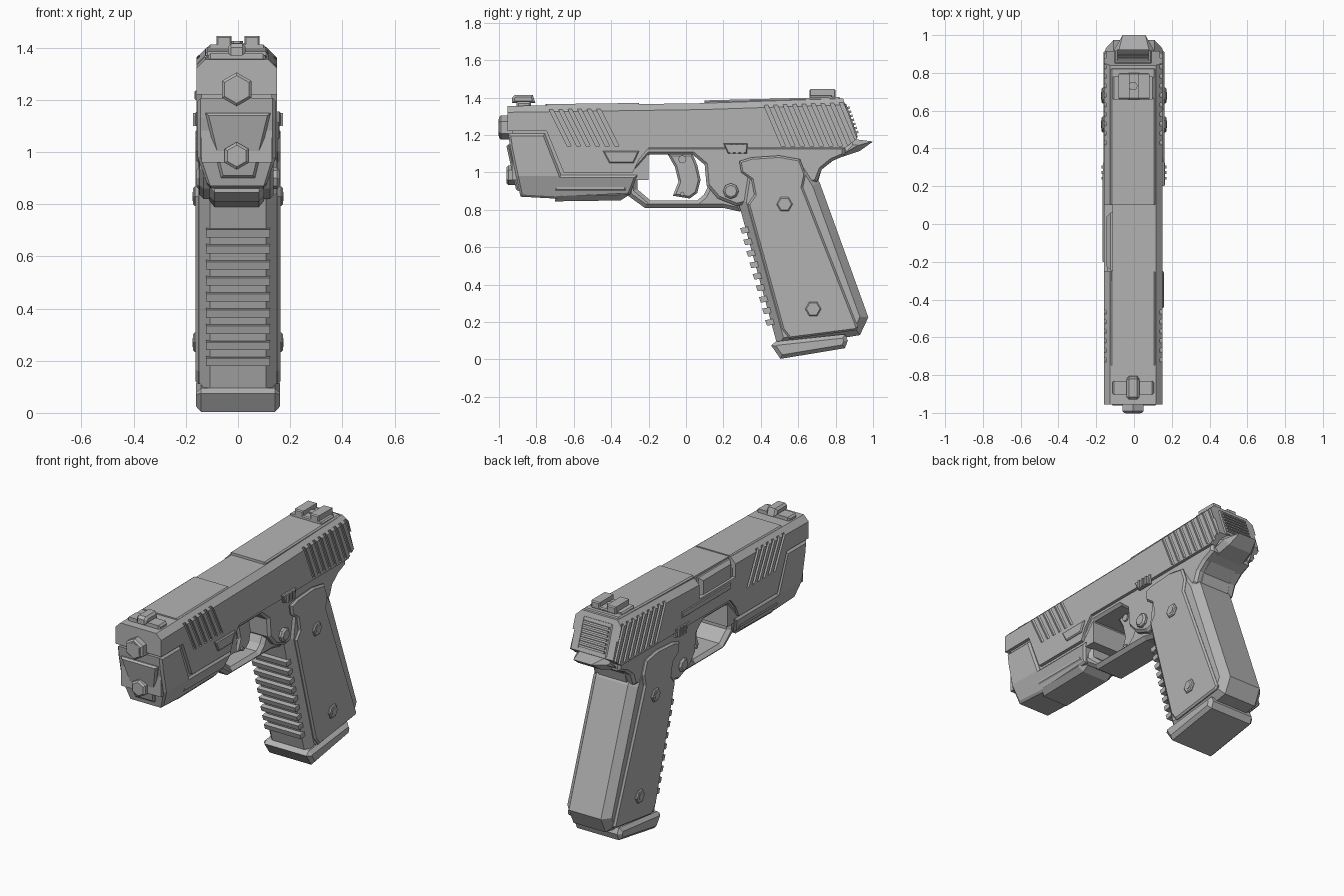
import bpy, bmesh, math
from mathutils import Vector

old = bpy.data.objects.get("Cube")
if old:
    bpy.data.objects.remove(old)

grey = bpy.data.materials.new("plain grey")
grey.use_nodes = True
COLOUR = (0.45, 0.45, 0.45, 1)
grey.diffuse_color = COLOUR
grey.node_tree.nodes["Principled BSDF"].inputs["Base Color"].default_value = COLOUR

MID = -0.005  # centre plane of the slide and frame


def solid(name, outlines, half, bevel=0, centres=(0,), axis=0, rim=lambda e: True, shape=None, cuts=()):
    """Extrude outlines along an axis and chamfer the rims of both end caps."""
    bm = bmesh.new()
    for pts in outlines:
        for c in centres:
            rings = []
            for d in (c - half, c + half):
                ring = []
                for p in pts:
                    co = list(p)
                    co.insert(axis, d)
                    ring.append(bm.verts.new(co))
                rings.append(ring)
            a, b = rings
            n = len(a)
            caps = [bm.faces.new(a), bm.faces.new(b[::-1])]
            sides = [bm.faces.new((a[i], b[i], b[(i + 1) % n], a[(i + 1) % n])) for i in range(n)]
            bmesh.ops.recalc_face_normals(bm, faces=caps + sides)
            if bevel:
                edges = [e for f in caps for e in f.edges if rim(e)]
                bmesh.ops.bevel(bm, geom=edges, offset=bevel, segments=1,
                                affect='EDGES', clamp_overlap=True)
    for z in cuts:
        bmesh.ops.bisect_plane(bm, geom=bm.verts[:] + bm.edges[:] + bm.faces[:],
                               plane_co=(0, 0, z), plane_no=(0, 0, 1))
    if shape:
        for v in bm.verts:
            shape(v.co)
    mesh = bpy.data.meshes.new(name)
    bm.to_mesh(mesh)
    bm.free()
    mesh.materials.append(grey)
    ob = bpy.data.objects.new(name, mesh)
    bpy.context.collection.objects.link(ob)
    return ob


def cut(target, cutter):
    mod = target.modifiers.new("cut", 'BOOLEAN')
    mod.operation, mod.solver, mod.object = 'DIFFERENCE', 'EXACT', cutter
    bpy.context.view_layer.objects.active = target
    bpy.ops.object.modifier_apply(modifier=mod.name)
    bpy.data.objects.remove(cutter)


def rect(a0, a1, b0, b1):
    return [(a0, b0), (a1, b0), (a1, b1), (a0, b1)]


def ring(a, b, r, n=6, turn=0):
    return [(a + r * math.cos(turn + math.tau * i / n), b + r * math.sin(turn + math.tau * i / n))
            for i in range(n)]


def both(x):
    return (-x, x)


# Slide with chamfered top, grip serrations and ejection port
slide = solid("slide", [[(-.955, 1.355), (-.955, 1.22), (-.745, 1.22), (-.655, 1.0), (-.285, 1.0),
                         (-.25, 1.07), (-.2, 1.13), (.85, 1.13), (.915, 1.18), (.84, 1.395), (.1, 1.37)]],
              .155, .034, (MID,), rim=lambda e: min(v.co.z for v in e.verts) > 1.3)
stripes = []
for start, count, low, high in ((-.735, 6, 1.14, 1.34), (.41, 9, 1.14, 1.375)):
    for i in range(count):
        y = start + i * .051
        stripes.append([(y, high), (y + .022, high), (y + .122, low), (y + .1, low)])
cut(slide, solid("serration_cutter", stripes, .02, centres=(MID - .163, MID + .163)))
cut(slide, solid("port_cutter", [rect(-.25, .1, 1.25, 1.5)], .04, centres=(-.155,)))
solid("barrel_hood", [rect(-.245, .06, 1.23, 1.355)], .03, .02, (-.115,))
solid("port_bar", [rect(-.2, .27, 1.2, 1.235)], .006, .004, (-.161,))
solid("top_plates", [[(-.75, 1.34), (-.25, 1.34), (-.25, 1.371), (-.75, 1.365)],
                     [(.1, 1.36), (.83, 1.38), (.82, 1.403), (.1, 1.385)]], .12, .008, (MID,))

# Ribbed plate on the sloping rear of the slide
slope = Vector((.075, -.215)).normalized()
out = Vector((-slope.y, slope.x))


def on_rear(a, b, depth):
    base = Vector((.845, 1.375))
    return [tuple(base + slope * s + out * d) for s, d in ((a, -.02), (b, -.02), (b, depth), (a, depth))]


solid("rear_plate", [on_rear(.01, .2, .008)], .1, .008, (MID,))
solid("rear_ribs", [on_rear(.03 + i * .023, .042 + i * .023, .02) for i in range(7)], .085, 0, (MID,))


# Lower front housing, narrowing toward its underside
def narrow(co):
    if co.z < .98:
        co.x *= 1 - .28 * (.98 - co.z) / .12


solid("front_core", [rect(-.93, -.2, .96, 1.3)], .135, 0, (MID,))
solid("front_housing", [[(-.95, 1.207), (-.755, 1.207), (-.668, .985), (-.26, .985), (-.3, .88),
                         (-.7, .86), (-.885, .87), (-.94, 1.13)]], .15, .012, (MID,), shape=narrow, cuts=(.98,))


def lean(co):
    co.y += max(0, 1.14 - co.z) * .22


solid("muzzle_plate", [[(-.125, 1.15), (-.065, .9), (.065, .9), (.125, 1.15)]], .02, .01,
      (-.94,), axis=1, shape=lean)
solid("muzzle_nut", [ring(MID, 1.24, .065, 6, math.pi / 6)], .04, .01, (-.96,), axis=1)
solid("muzzle_bore", [ring(MID, 1.24, .045, 6, math.pi / 6)], .003, 0, (-.999,), axis=1)
solid("guide_nut", [ring(MID, .985, .053, 6, math.pi / 6)], .035, .01, (-.925,), axis=1)

# Accessory rail and side plates
solid("rail", [[(-.7, .98), (-.7, .845), (-.35, .85), (-.31, .875), (-.31, .98)]], .115, .03, (MID,))
solid("rail_lips", [rect(-.7, -.32, .9, .93)], .13, .008, (MID,))
solid("side_plates", [[(-.445, 1.115), (-.25, 1.115), (-.28, 1.05), (-.41, 1.05)]], .01, .006, both(.15))

# Frame, trigger guard and tail
solid("frame", [[(-.3, 1.14), (-.3, .99), (-.26, 1.02), (-.195, 1.095), (.035, 1.095), (.1, 1.04),
                 (.11, .93), (.17, .86), (.27, .82), (.4, .85), (.7, .95), (.725, 1.015), (.78, 1.06),
                 (.85, 1.09), (.85, 1.14)]], .142, .015, (MID,))
solid("trigger_guard", [[(-.32, .99), (-.31, .875), (-.22, .81), (.2, .81), (.29, .79), (.3, .9), (.12, .93),
                         (.095, .88), (.06, .85), (-.19, .85), (-.26, .91), (-.26, 1.02)]], .105, .02, (MID,))


def slim_tip(co):
    if co.y > .86:
        co.x *= 1 - 2.6 * (co.y - .86)


solid("tail", [[(.6, .95), (.7, .93), (.725, 1.015), (.795, 1.07), (.93, 1.115), (1.0, 1.165),
                (.88, 1.18), (.84, 1.135), (.6, 1.135)]], .125, .03, shape=slim_tip)
solid("trigger", [[(-.1, 1.1), (-.06, 1.03), (-.04, .95), (-.07, .875), (.02, .86), (.06, .89),
                   (.078, .96), (.06, 1.04), (.035, 1.1)]], .045, .012, (MID,))
solid("trigger_pins", [ring(-.02, 1.07, .022, 8), ring(-.02, .885, .012, 8)], .055, 0, (MID,))
solid("release_buttons", [ring(.24, .9, .042, 8)], .02, .01, both(.14))
solid("slide_stops", [[(.2, 1.155), (.33, 1.155), (.325, 1.1), (.225, 1.1)]], .012, .005, both(.152))
solid("slide_stop_ribs", [[(y, 1.15), (y + .015, 1.15), (y + .015, 1.1), (y, 1.1)]
                          for y in (.235, .265, .295)], .01, 0, both(.162))

# Grip, front strap ribs, panels and magazine base
solid("grip", [[(.28, .84), (.49, .07), (.84, .115), (.93, .13), (.975, .225), (.715, .945), (.62, 1.09),
                (.32, 1.09)]], .15, .042)
ribs = []
for i in range(9):
    z = .19 + i * .0615
    y = .28 + (.84 - z) * .273
    ribs.append([(y - .024, z - .01), (y - .034, z + .02), (y + .05, z + .035), (y + .06, z + .005)])
solid("strap_ribs", ribs, .122)
solid("grip_panels", [[(.285, 1.06), (.35, 1.08), (.5, 1.09), (.61, 1.07), (.64, .99), (.625, .92), (.92, .17),
                       (.905, .155), (.555, .11), (.515, .16), (.33, .83), (.365, .88), (.35, .96),
                       (.295, 1.0)]], .013, .01, both(.149))
screws = ((.527, .83), (.68, .27))
solid("panel_screws", [ring(y, z, .043) for y, z in screws], .015, .006, both(.157))
solid("screw_sockets", [ring(y, z, .02) for y, z in screws], .002, 0, both(.172))
solid("magazine_base", [[(.455, .075), (.505, .003), (.85, .06), (.865, .1), (.85, .135), (.48, .095)]],
      .161, .02)

# Front and rear sights
solid("front_sight_base", [rect(-.905, -.83, 1.33, 1.378)], .11, .01, (MID,))
solid("front_sight_post", [[(-.93, 1.37), (-.93, 1.4), (-.915, 1.415), (-.82, 1.415), (-.805, 1.37)]],
      .034, .012, (MID,))
solid("rear_sight_base", [[(.66, 1.38), (.78, 1.38), (.78, 1.412), (.66, 1.412)]], .11, .008, (MID,))
solid("rear_sight", [[(-.082, 1.4), (.082, 1.4), (.082, 1.445), (.024, 1.445), (.024, 1.418),
                      (-.024, 1.418), (-.024, 1.445), (-.082, 1.445)]], .07, .006, (.73,), axis=1)
solid("rear_sight_screw", [ring(MID, .73, .025)], .006, 0, (1.42,), axis=2)
